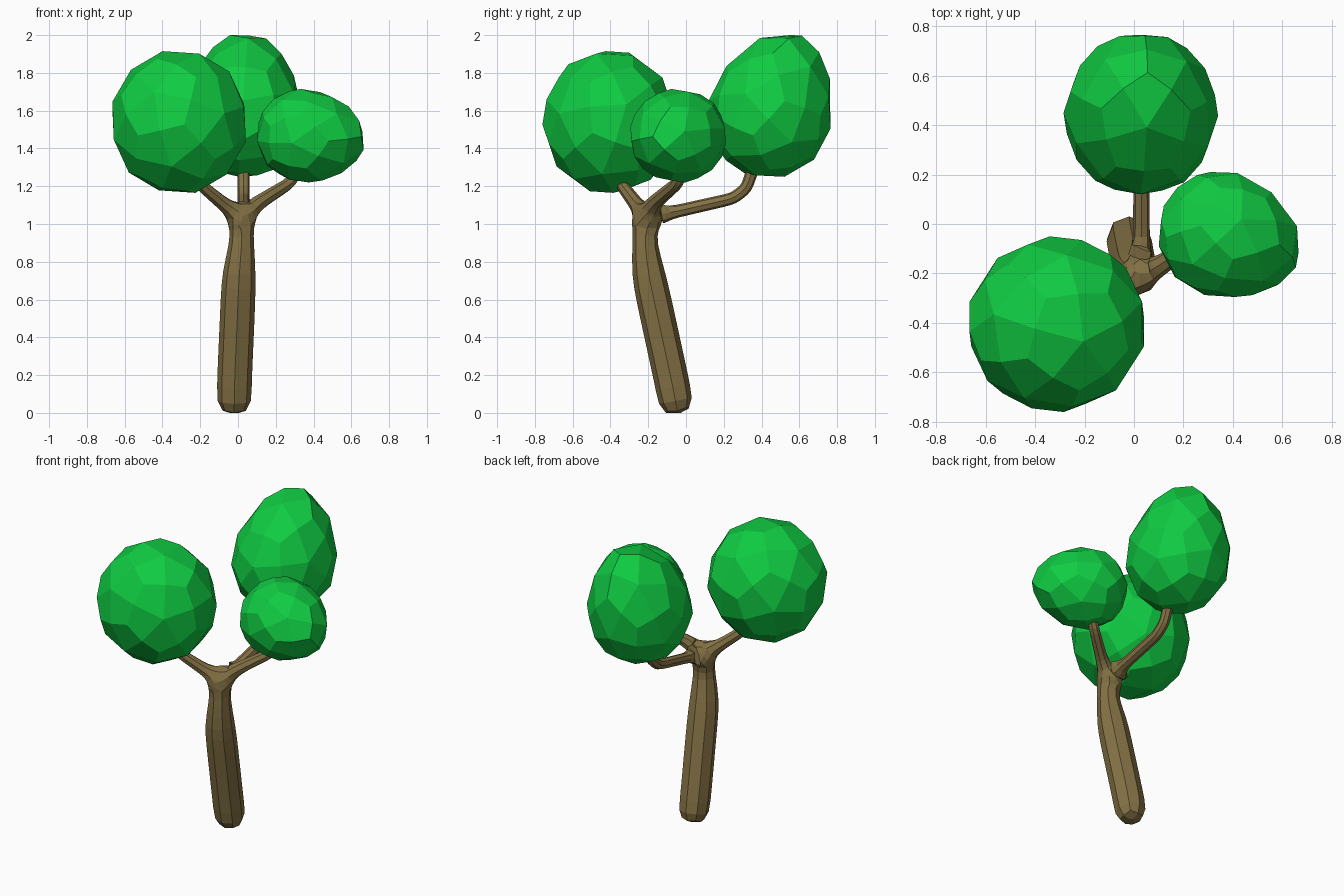
import bpy
import bmesh
from mathutils import Vector, Euler

cube = bpy.data.objects.get("Cube")
if cube:
    bpy.data.objects.remove(cube, do_unlink=True)


def make_material(name, color):
    mat = bpy.data.materials.new(name)
    mat.use_nodes = True
    mat.diffuse_color = color
    for node in mat.node_tree.nodes:
        if node.type == 'BSDF_PRINCIPLED':
            node.inputs["Base Color"].default_value = color
            node.inputs["Roughness"].default_value = 0.8
    return mat


leaf_green = make_material("leaf_green", (0.005, 0.6, 0.055, 1))
bark_brown = make_material("bark_brown", (0.235, 0.17, 0.06, 1))


def add_object(name, mesh):
    obj = bpy.data.objects.new(name, mesh)
    bpy.context.collection.objects.link(obj)
    return obj


def bake(obj, material):
    """Replace the object's mesh with its modified result, flat shaded."""
    bpy.context.view_layer.update()
    graph = bpy.context.evaluated_depsgraph_get()
    mesh = bpy.data.meshes.new_from_object(obj.evaluated_get(graph))
    obj.modifiers.clear()
    obj.data = mesh
    mesh.materials.clear()
    mesh.materials.append(material)
    for poly in mesh.polygons:
        poly.use_smooth = False
        poly.material_index = 0
    return mesh


# Trunk and branches: a skinned skeleton of (position, radius) chains
trunk = [((-.02, -.04, -.02), .1), ((-.02, -.07, .14), .1),
         ((0, -.17, .6), .1), ((.005, -.2, .74), .097),
         ((.02, -.22, .9), .07), ((.02, -.21, 1.04), .07)]
branches = [
    [((-.07, -.26, 1.1), .042), ((-.19, -.335, 1.2), .035), ((-.27, -.38, 1.32), .035)],
    [((.12, -.16, 1.12), .042), ((.28, -.04, 1.22), .035), ((.34, -.01, 1.34), .035)],
    [((.03, -.08, 1.06), .037), ((.03, .25, 1.135), .035),
     ((.03, .32, 1.19), .035), ((.03, .37, 1.34), .035)],
]
nodes = list(trunk)
edges = [(i, i + 1) for i in range(len(trunk) - 1)]
for chain in branches:
    previous = len(trunk) - 1
    for node in chain:
        edges.append((previous, len(nodes)))
        previous = len(nodes)
        nodes.append(node)

mesh = bpy.data.meshes.new("trunk_and_branches")
mesh.from_pydata([n[0] for n in nodes], edges, [])
tree = add_object("trunk_and_branches", mesh)
skin = tree.modifiers.new("Skin", 'SKIN')
skin.use_smooth_shade = False
for skin_vert, (_, radius) in zip(mesh.skin_vertices[0].data, nodes):
    skin_vert.radius = (radius, radius)
    skin_vert.use_root = False
mesh.skin_vertices[0].data[0].use_root = True
tree.modifiers.new("Rounding", 'SUBSURF').levels = 1
mesh = bake(tree, bark_brown)

# Flat cut where the trunk meets the ground
bm = bmesh.new()
bm.from_mesh(mesh)
bmesh.ops.bisect_plane(bm, geom=bm.verts[:] + bm.edges[:] + bm.faces[:],
                       plane_co=(0, 0, 0), plane_no=(0, 0, 1), clear_inner=True)
bmesh.ops.holes_fill(bm, edges=[e for e in bm.edges if e.is_boundary], sides=0)
bmesh.ops.recalc_face_normals(bm, faces=bm.faces[:])
bm.to_mesh(mesh)
bm.free()


def crown(name, low, high, turn, tip=(0, 0, 1), stretch=0.0):
    """Faceted ball of kite faces, drawn out toward tip, fitted to a box."""
    bm = bmesh.new()
    bmesh.ops.create_icosphere(bm, subdivisions=1, radius=1)
    mesh = bpy.data.meshes.new(name)
    bm.to_mesh(mesh)
    bm.free()
    obj = add_object(name, mesh)
    obj.modifiers.new("Kites", 'SUBSURF').levels = 1
    mesh = bake(obj, leaf_green)

    rotation = Euler(turn).to_matrix()
    tip = Vector(tip).normalized()
    for v in mesh.vertices:
        p = rotation @ v.co.normalized()
        v.co = p + tip * stretch * max(0, p.dot(tip)) ** 2
    for axis in range(3):
        values = [v.co[axis] for v in mesh.vertices]
        small, span = min(values), max(values) - min(values)
        for v in mesh.vertices:
            part = (v.co[axis] - small) / span
            v.co[axis] = low[axis] + part * (high[axis] - low[axis])
    mesh.update()
    return obj


# Three leafy crowns
crown("right_crown", (-.665, -.76, 1.165), (.04, -.05, 1.915), (.3, .2, .4))
crown("back_crown", (-.285, .12, 1.25), (.34, .765, 2), (.2, -.15, .9),
      tip=(.05, .35, 1), stretch=.35)
crown("left_crown", (.1, -.295, 1.22), (.665, .21, 1.715), (-.2, .35, .1),
      tip=(1, -.3, -.1), stretch=.3)
